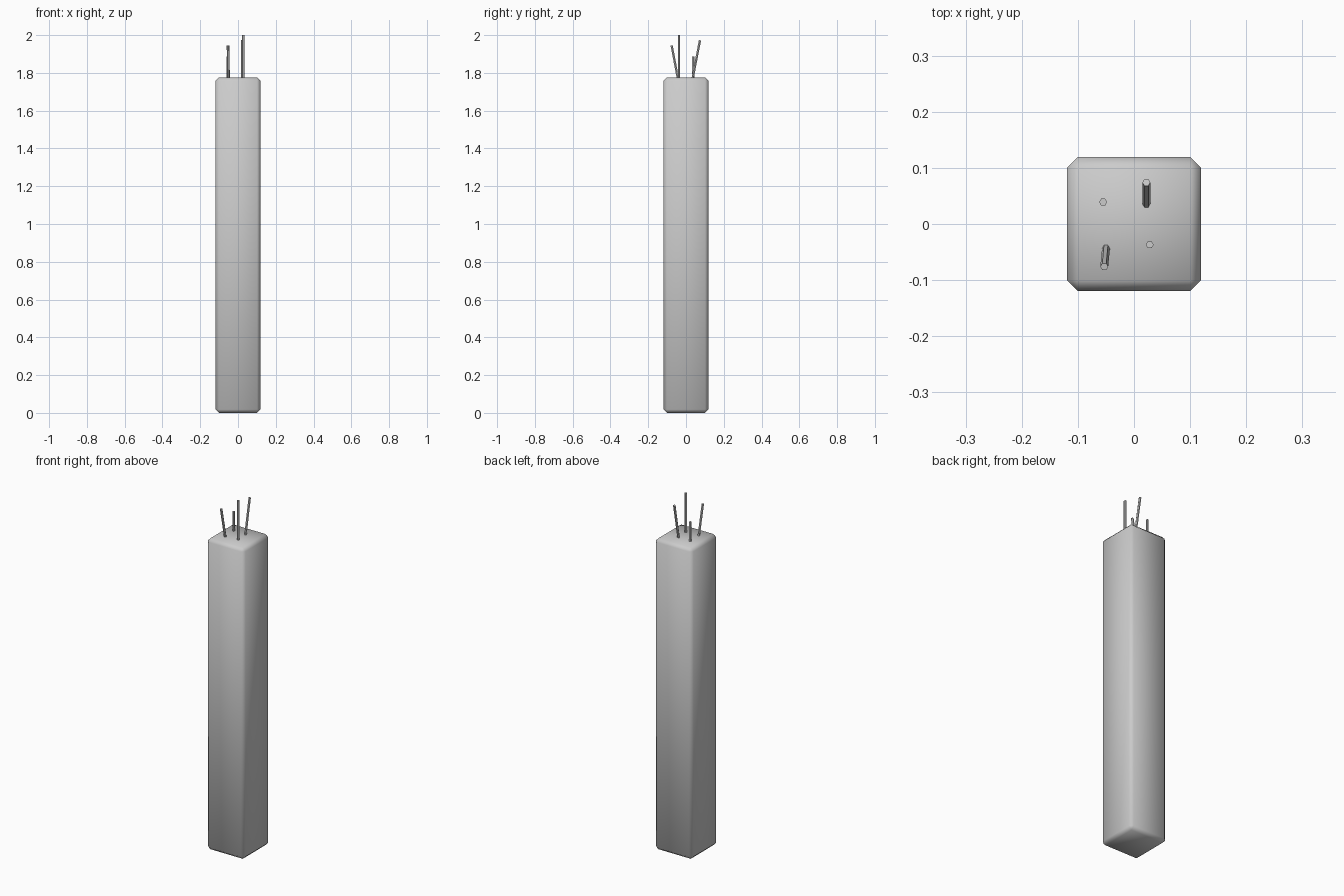
import bpy, bmesh
from mathutils import Vector, Matrix

if "Cube" in bpy.data.objects:
    bpy.data.objects.remove(bpy.data.objects["Cube"])

W, H = 0.238, 1.776


def finish(name, bm):
    me = bpy.data.meshes.new(name)
    bm.to_mesh(me)
    bm.free()
    ob = bpy.data.objects.new(name, me)
    bpy.context.collection.objects.link(ob)
    return ob


# Concrete column with chamfered edges
bm = bmesh.new()
bmesh.ops.create_cube(bm, size=1, matrix=Matrix.Translation((0, 0, H / 2)) @ Matrix.Diagonal((W, W, H, 1)))
column = finish("column", bm)
bev = column.modifiers.new("chamfer", 'BEVEL')
bev.width = 0.018
bev.segments = 1
for p in column.data.polygons:
    p.use_smooth = True


# Six-sided reinforcing rod, sunk slightly into the column
def rod(name, base, top, radius=0.007):
    base, top = Vector(base), Vector(top)
    d = (top - base).normalized()
    base = base - d * 0.03
    rot = Vector((0, 0, 1)).rotation_difference(d).to_matrix().to_4x4()
    bm = bmesh.new()
    bmesh.ops.create_cone(bm, cap_ends=True, segments=6, radius1=radius, radius2=radius,
                          depth=(top - base).length,
                          matrix=Matrix.Translation((base + top) / 2) @ rot @ Matrix.Rotation(0.5236, 4, 'Z'))
    return finish(name, bm)


rod("rod_back_left", (-0.055, 0.039, H), (-0.055, 0.039, 1.887))
rod("rod_front_right", (0.028, -0.037, H), (0.028, -0.037, 2.0))
rod("rod_back_right", (0.022, 0.036, H), (0.022, 0.074, 1.973))
rod("rod_front_left", (-0.050, -0.044, H), (-0.053, -0.076, 1.945))
